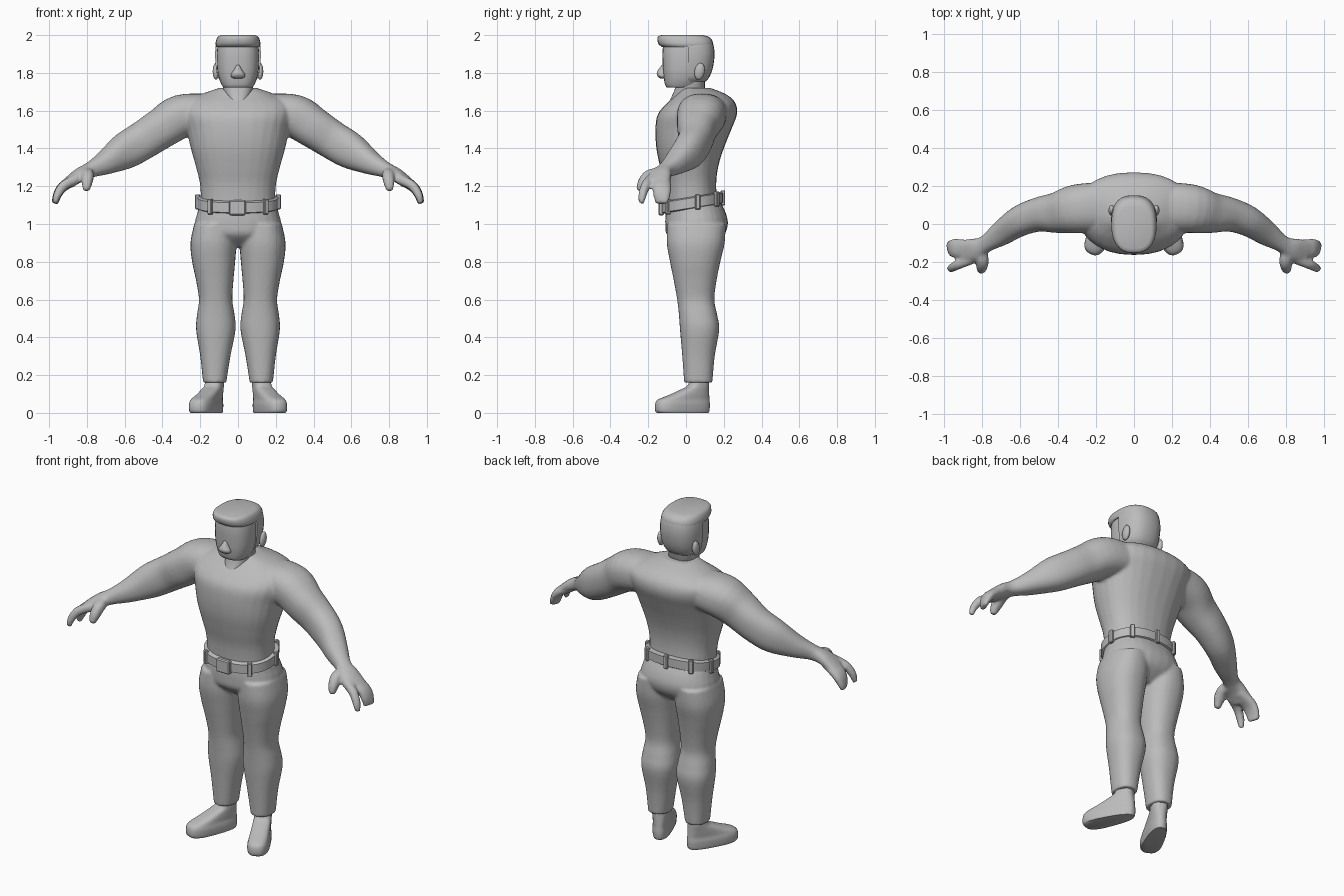
import bpy
import bmesh
import math
from mathutils import Vector, Matrix

if "Cube" in bpy.data.objects:
    bpy.data.objects.remove(bpy.data.objects["Cube"])

grey = bpy.data.materials.new("plain_grey")
grey.use_nodes = True
grey.diffuse_color = (0.5, 0.5, 0.5, 1)
grey.node_tree.nodes["Principled BSDF"].inputs["Base Color"].default_value = (0.5, 0.5, 0.5, 1)

UP = Vector((0, 0, 1))
SIDES = (1, -1)


def oval(angle, power):
    """Point on a unit superellipse."""
    c, s = math.cos(angle), math.sin(angle)
    return (math.copysign(abs(c) ** (2 / power), c),
            math.copysign(abs(s) ** (2 / power), s))


def spline(rings, sub):
    """Catmull-Rom interpolation of ring parameters."""
    out = []
    last = len(rings) - 1
    for i in range(last):
        a, b = rings[max(i - 1, 0)], rings[i]
        c, d = rings[i + 1], rings[min(i + 2, last)]
        for k in range(sub):
            t = k / sub
            out.append([0.5 * (2 * q + (r - p) * t + (2 * p - 5 * q + 4 * r - s) * t * t
                               + (3 * q - p - 3 * r + s) * t ** 3)
                        for p, q, r, s in zip(a, b, c, d)])
    return out + [list(rings[-1])]


def loft(bm, rings, power=2.3, sub=4, upright=True, count=28):
    """Skin rings (x, y, z, half width, half depth), level or across the path."""
    rings = spline(rings, sub)
    centres = [Vector(r[:3]) for r in rings]
    loops = []
    for i, (c, r) in enumerate(zip(centres, rings)):
        u, v = Vector((1, 0, 0)), Vector((0, 1, 0))
        if not upright:
            t = (centres[min(i + 1, len(rings) - 1)] - centres[max(i - 1, 0)]).normalized()
            u = UP.cross(t).normalized()
            v = t.cross(u)
        loop = []
        for k in range(count):
            a, b = oval(math.tau * k / count, power)
            loop.append(bm.verts.new(c + u * a * r[3] + v * b * r[4]))
        loops.append(loop)
    for lo, hi in zip(loops, loops[1:]):
        for k in range(count):
            j = (k + 1) % count
            bm.faces.new((lo[k], lo[j], hi[j], hi[k]))
    bm.faces.new(loops[0][::-1])
    bm.faces.new(loops[-1])


def level(z, half, front, back, x=0):
    """Level ring from its half width and its front and back limits."""
    return (x, (front + back) / 2, z, half, (back - front) / 2)


def finish(bm, name, angle=50, voxel=0):
    bmesh.ops.recalc_face_normals(bm, faces=bm.faces)
    mesh = bpy.data.meshes.new(name)
    bm.to_mesh(mesh)
    bm.free()
    obj = bpy.data.objects.new(name, mesh)
    bpy.context.collection.objects.link(obj)
    mesh.materials.append(grey)
    bpy.ops.object.select_all(action='DESELECT')
    obj.select_set(True)
    bpy.context.view_layer.objects.active = obj
    if voxel:
        # Fuse overlapping volumes and soften the joins
        mod = obj.modifiers.new("fuse", 'REMESH')
        mod.mode = 'VOXEL'
        mod.voxel_size = voxel
        mod.use_smooth_shade = True
        soft = obj.modifiers.new("soften", 'SMOOTH')
        soft.factor = 0.5
        soft.iterations = 5
    else:
        bpy.ops.object.shade_smooth_by_angle(angle=math.radians(angle))
    return obj


# Torso with arms and hands
bm = bmesh.new()
loft(bm, [level(1.06, .195, -.105, .17), level(1.2, .2, -.115, .16),
          level(1.3, .222, -.137, .17), level(1.4, .25, -.157, .2),
          level(1.5, .272, -.162, .24), level(1.58, .295, -.15, .27),
          level(1.64, .285, -.1, .262), level(1.685, .2, -.05, .215),
          level(1.72, .1, -.02, .13)])
for s in SIDES:
    arm = [(.15, .09, 1.59, .13, .1), (.3, .08, 1.57, .128, .115),
           (.4, .06, 1.51, .108, .108), (.5, .05, 1.445, .09, .102),
           (.6, .015, 1.385, .08, .096), (.7, -.052, 1.325, .064, .064),
           (.78, -.105, 1.287, .045, .042), (.84, -.135, 1.258, .06, .036),
           (.9, -.15, 1.215, .066, .03)]
    fingers = [(.86, -.135, 1.24, .05, .03), (.93, -.128, 1.195, .05, .027),
               (.958, -.128, 1.15, .045, .022), (.968, -.13, 1.108, .034, .014)]
    index = [(.85, -.185, 1.24, .026, .026), (.92, -.212, 1.205, .025, .025),
             (.956, -.23, 1.155, .022, .021), (.968, -.236, 1.108, .015, .013)]
    thumb = [(.8, -.14, 1.27, .03, .03), (.795, -.195, 1.255, .032, .032),
             (.8, -.23, 1.215, .028, .028), (.803, -.247, 1.175, .016, .016)]
    for path in (arm, fingers, index, thumb):
        loft(bm, [(s * x, *rest) for x, *rest in path], upright=False)
finish(bm, "torso_and_arms", voxel=0.009)

# Trousers
bm = bmesh.new()
loft(bm, [level(.88, .1, -.03, .13), level(.94, .2, -.1, .2),
          level(1.0, .228, -.11, .222), level(1.06, .215, -.108, .21),
          level(1.12, .2, -.1, .18)])
leg = [(.16, .062, .185, -.01, .14), (.3, .04, .2, -.02, .152),
       (.44, .013, .222, -.032, .176), (.52, .018, .217, -.038, .165),
       (.6, .03, .207, -.047, .15), (.7, .024, .222, -.065, .162),
       (.8, .015, .243, -.085, .182), (.9, .008, .252, -.102, .205),
       (1.0, .012, .232, -.1, .21)]
for s in SIDES:
    loft(bm, [level(z, (b - a) / 2, f, r, s * (a + b) / 2) for z, a, b, f, r in leg])
finish(bm, "trousers", voxel=0.009)

# Shoes, wider at the toe and turned outwards
for s, side in zip(SIDES, ("left", "right")):
    bm = bmesh.new()
    loft(bm, [level(0, .046, -.24, .05), level(.012, .049, -.25, .056),
              level(.045, .05, -.25, .058), level(.07, .046, -.235, .056),
              level(.095, .046, -.17, .054), level(.12, .046, -.11, .052),
              level(.145, .046, -.06, .05), level(.19, .046, -.045, .048)],
         power=2.7, sub=3)
    for v in bm.verts:
        v.co.x *= 1 - 1.5 * v.co.y
    turn = Matrix.Translation((s * .122, .07, 0)) @ Matrix.Rotation(s * math.radians(25), 4, 'Z')
    bm.transform(turn)
    finish(bm, side + "_shoe")

# Belt, higher at the back
TILT, MID, WIDE, FRONT, BACK = 0.16, 1.107, .215, -.13, .195
bm = bmesh.new()
loft(bm, [level(MID + h, WIDE - d, FRONT + d, BACK - d)
          for h, d in ((-.032, .012), (-.026, 0), (.026, 0), (.032, .012))],
     sub=1, count=40)
for v in bm.verts:
    v.co.z += TILT * v.co.y
finish(bm, "belt", angle=40)


def belt_point(angle):
    a, b = oval(angle, 2.3)
    y = (FRONT + BACK) / 2 + b * (BACK - FRONT) / 2
    return Vector((a * WIDE, y, MID + TILT * y))


def belt_plate(bm, degrees, size):
    angle = math.radians(degrees)
    along = belt_point(angle + .02) - belt_point(angle - .02)
    place = (Matrix.Translation(belt_point(angle))
             @ Matrix.Rotation(math.atan2(along.y, along.x), 4, 'Z')
             @ Matrix.Diagonal((*size, 1)))
    bmesh.ops.create_cube(bm, size=1, matrix=place)


# Belt loops and buckle
bm = bmesh.new()
for degrees in (-130, -50, 8, 172, 50, 130, 90.5):
    belt_plate(bm, degrees, (.026, .024, .08))
bmesh.ops.bevel(bm, geom=bm.edges[:], offset=.004, segments=1, affect='EDGES')
finish(bm, "belt_loops", angle=30)
bm = bmesh.new()
belt_plate(bm, -90.5, (.09, .03, .08))
bmesh.ops.bevel(bm, geom=bm.edges[:], offset=.006, segments=1, affect='EDGES')
finish(bm, "buckle", angle=30)

# Neck
bm = bmesh.new()
loft(bm, [level(1.655, .05, -.085, .05), level(1.71, .08, -.06, .1),
          level(1.82, .08, -.05, .1)], sub=1, power=2.5)
finish(bm, "neck")

# Head
bm = bmesh.new()
loft(bm, [level(1.722, .075, -.1, .04), level(1.735, .085, -.11, .06),
          level(1.77, .1, -.117, .09), level(1.82, .11, -.122, .11),
          level(1.9, .112, -.125, .12), level(1.96, .105, -.12, .11)], power=2.6)
finish(bm, "head")

# Hair: back shell cut off at the sideburns, then the flat crown
bm = bmesh.new()
loft(bm, [level(1.755, .092, -.13, .105), level(1.78, .108, -.13, .125),
          level(1.83, .117, -.13, .143), level(1.9, .121, -.13, .151),
          level(1.96, .115, -.13, .142), level(1.985, .1, -.12, .12)], power=2.5)
bmesh.ops.bisect_plane(bm, geom=bm.verts[:] + bm.edges[:] + bm.faces[:],
                       plane_co=(0, .01, 0), plane_no=(0, 1, 0), clear_inner=True)
bmesh.ops.holes_fill(bm, edges=[e for e in bm.edges if e.is_boundary])
finish(bm, "hair_back")
bm = bmesh.new()
loft(bm, [level(1.938, .114, -.128, .14), level(1.952, .119, -.145, .144),
          level(1.975, .115, -.152, .137), level(1.992, .106, -.148, .118),
          level(2.0, .092, -.13, .09)], power=2.5, sub=3)
finish(bm, "hair_top")

# Nose
bm = bmesh.new()
loft(bm, [level(1.77, .022, -.136, -.1), level(1.78, .037, -.148, -.1),
          level(1.795, .036, -.155, -.1), level(1.815, .022, -.148, -.1),
          level(1.842, .008, -.128, -.1)], power=2, count=16)
finish(bm, "nose")

# Ears
for s, side in zip(SIDES, ("left", "right")):
    bm = bmesh.new()
    shape = (Matrix.Translation((s * .117, .072, 1.808))
             @ Matrix.Rotation(math.radians(-10), 4, 'X')
             @ Matrix.Diagonal((.017, .027, .045, 1)))
    bmesh.ops.create_uvsphere(bm, u_segments=16, v_segments=10, radius=1, matrix=shape)
    finish(bm, side + "_ear")
